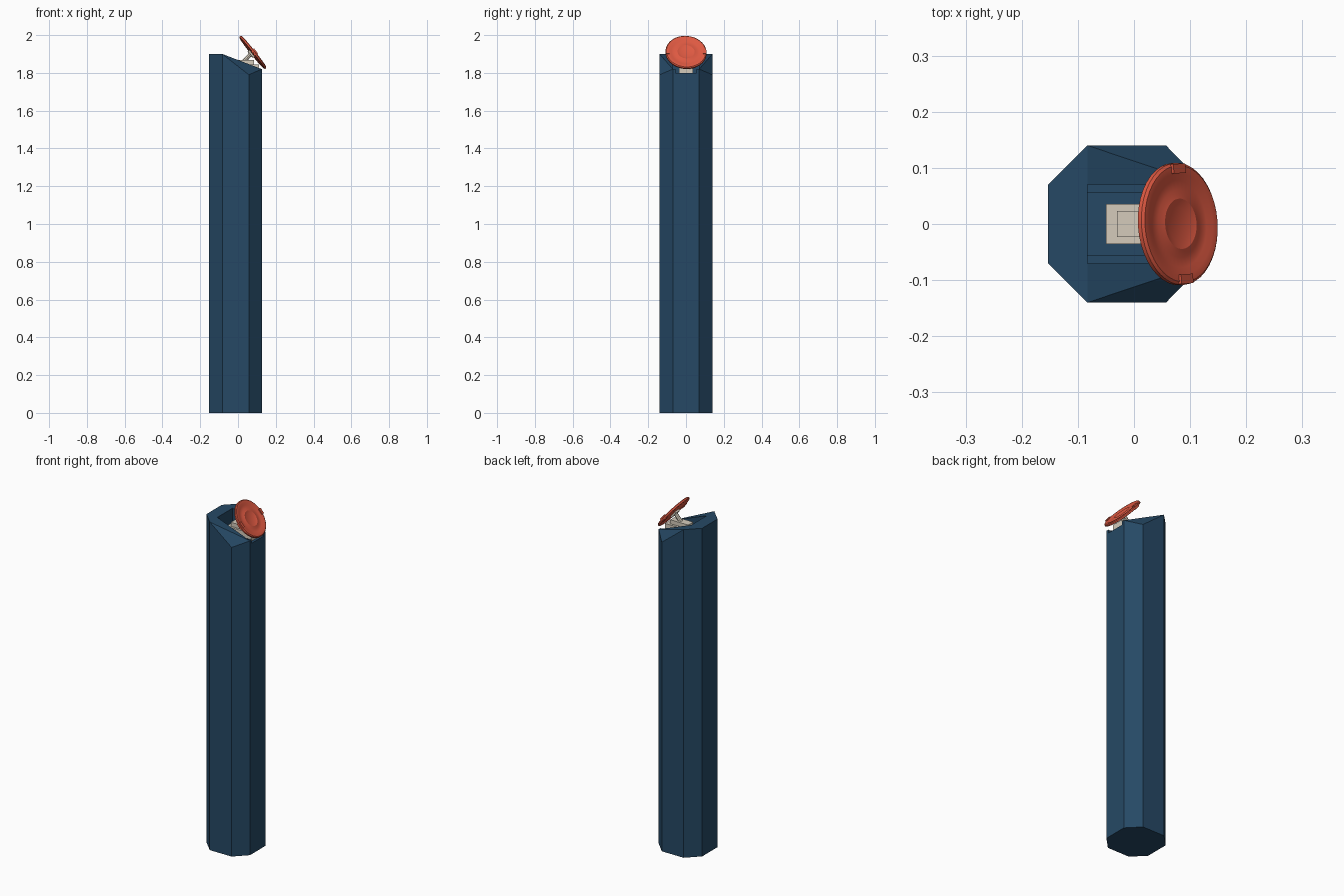
import bpy
import bmesh
from math import radians, tau
from mathutils import Matrix, Vector

old = bpy.data.objects.get("Cube")
if old:
    bpy.data.objects.remove(old, do_unlink=True)


def make_material(name, rgb):
    mat = bpy.data.materials.new(name)
    mat.use_nodes = True
    color = (*rgb, 1)
    mat.diffuse_color = color
    bsdf = next(n for n in mat.node_tree.nodes if n.type == "BSDF_PRINCIPLED")
    bsdf.inputs["Base Color"].default_value = color
    return mat


blue = make_material("navy blue", (0.019, 0.066, 0.13))
red = make_material("coral red", (0.73, 0.10, 0.054))
cream = make_material("cream", (0.66, 0.60, 0.50))


def finish(name, bm, mat, matrix=None):
    bmesh.ops.recalc_face_normals(bm, faces=bm.faces)
    if matrix:
        bm.transform(matrix)
    mesh = bpy.data.meshes.new(name)
    bm.to_mesh(mesh)
    bm.free()
    mesh.materials.append(mat)
    obj = bpy.data.objects.new(name, mesh)
    bpy.context.collection.objects.link(obj)
    return obj


def hull(name, points, mat):
    bm = bmesh.new()
    for p in points:
        bm.verts.new(p)
    bmesh.ops.convex_hull(bm, input=bm.verts)
    bmesh.ops.dissolve_limit(bm, angle_limit=radians(0.5), verts=bm.verts, edges=bm.edges)
    return finish(name, bm, mat)


def prism(name, outline, z0, z1, mat):
    return hull(name, [(x, y, z) for x, y in outline for z in (z0, z1)], mat)


def box(name, lo, hi, mat, matrix=None):
    bm = bmesh.new()
    bmesh.ops.create_cube(bm, size=1)
    lo, hi = Vector(lo), Vector(hi)
    for v in bm.verts:
        v.co = (lo + hi) / 2 + v.co * (hi - lo)
    return finish(name, bm, mat, matrix)


# Octagonal column
LEFT, BACK, FRONT, RIGHT = -0.153, -0.083, 0.057, 0.126
IN, OUT = 0.07, 0.14
NECK, TOP, LEDGE, FLOOR = 1.79, 1.90, 1.82, 1.80
octagon = [(x, s * y) for s in (-1, 1)
           for x, y in ((LEFT, IN), (BACK, OUT), (FRONT, OUT), (RIGHT, IN))]
prism("column", octagon, 0, NECK, blue)

# Head: tall end block, sloped cheeks, ledges and channel floor
prism("head_block", [p for p in octagon if p[0] <= BACK], NECK, TOP, blue)
for side, s in (("right", -1), ("left", 1)):
    hull(f"head_cheek_{side}", [
        (BACK, s * IN, NECK), (BACK, s * IN, TOP),
        (BACK, s * OUT, NECK), (BACK, s * OUT, TOP),
        (FRONT, s * OUT, NECK), (RIGHT, s * IN, NECK), (RIGHT, s * IN, LEDGE)], blue)
    ys = sorted((s * 0.055, s * IN))
    box(f"ledge_{side}", (BACK, ys[0], NECK), (RIGHT, ys[1], LEDGE), blue)
box("channel_floor", (BACK, -0.055, NECK), (RIGHT, 0.055, FLOOR), blue)

# Stepped base that carries the dish
box("mount_base", (-0.05, -0.036, FLOOR), (0.11, 0.036, 1.845), cream)
box("mount_step", (-0.03, -0.023, 1.845), (0.085, 0.023, 1.868), cream)

# Tilted dish, turned from a profile
tilt = (Matrix.Translation((0.078, 0, 1.908))
        @ Matrix.Rotation(radians(4), 4, "Z") @ Matrix.Rotation(radians(51.5), 4, "Y"))
profile = [(0, .002), (.03, .002), (.045, .007), (.06, .003), (.078, .003), (.09, .008),
           (.104, .008), (.109, .004), (.109, -.004), (.1, -.007), (0, -.007)]
bm = bmesh.new()
verts = [bm.verts.new((r, 0, z)) for r, z in profile]
edges = [bm.edges.new(pair) for pair in zip(verts, verts[1:])]
bmesh.ops.spin(bm, geom=verts + edges, cent=(0, 0, 0), axis=(0, 0, 1),
               angle=tau, steps=40, use_duplicate=False)
bmesh.ops.remove_doubles(bm, verts=bm.verts, dist=0.0001)
dish = finish("dish", bm, red, tilt)
bpy.context.view_layer.objects.active = dish
dish.select_set(True)
bpy.ops.object.shade_smooth_by_angle(angle=radians(25))
dish.select_set(False)

# Rim clips
for side, s in (("right", -1), ("left", 1)):
    ys = sorted((s * 0.09, s * 0.107))
    box(f"rim_clip_{side}", (-0.017, ys[0], -0.009), (0.017, ys[1], 0.013), red, tilt)

# Socket behind the dish and the arm down to the base
box("dish_socket", (-0.022, -0.022, -0.017), (0.022, 0.022, -0.006), cream, tilt)
start, end = Vector((0.03, 0, 1.86)), tilt @ Vector((0, 0, -0.012))
along = end - start
bm = bmesh.new()
bmesh.ops.create_cone(bm, cap_ends=True, segments=8, radius1=0.011, radius2=0.011,
                      depth=along.length)
finish("dish_arm", bm, cream, Matrix.Translation((start + end) / 2)
       @ along.to_track_quat("Z", "Y").to_matrix().to_4x4())
